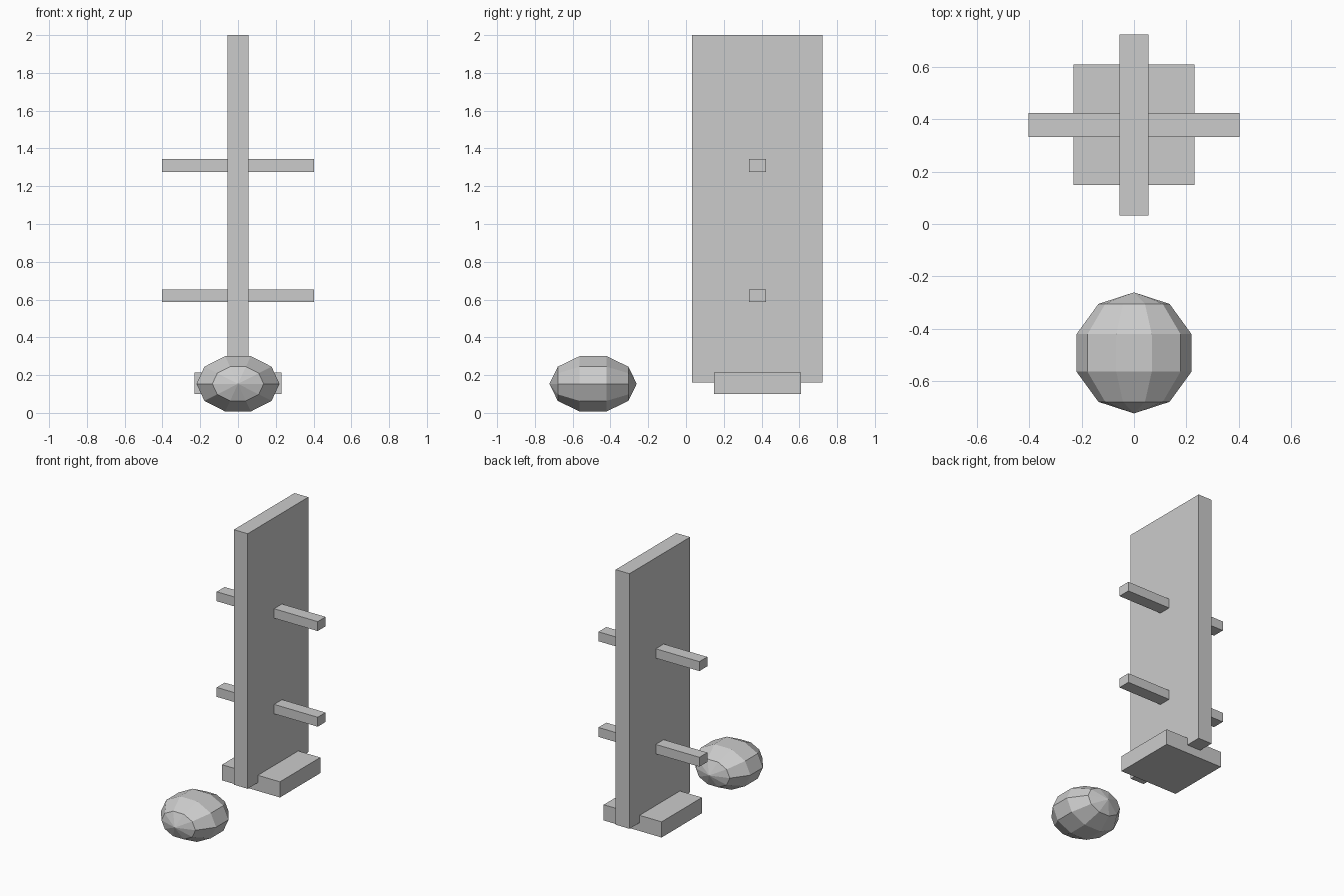
import bpy
from mathutils import Matrix, Vector
from math import pi

cube = bpy.data.objects.get("Cube")
if cube:
    bpy.data.objects.remove(cube, do_unlink=True)

# One plain grey for everything
grey = bpy.data.materials.new("plain_grey")
grey.use_nodes = True
color = (0.6, 0.6, 0.6, 1)
grey.diffuse_color = color
grey.node_tree.nodes["Principled BSDF"].inputs["Base Color"].default_value = color


def finish(name):
    obj = bpy.context.object
    obj.name = obj.data.name = name
    obj.data.materials.append(grey)
    return obj


def box(name, low, high):
    low, high = Vector(low), Vector(high)
    bpy.ops.mesh.primitive_cube_add(size=1)
    obj = finish(name)
    obj.data.transform(Matrix.Diagonal((high - low).to_4d()))
    obj.location = (low + high) / 2


# Upright board on a low square foot
box("upright_board", (-0.055, 0.032, 0.16), (0.055, 0.723, 2.0))
box("foot_block", (-0.231, 0.148, 0.1), (0.231, 0.608, 0.213))

# Crossbars passing through the board
for name, z in (("lower_crossbar", 0.62), ("upper_crossbar", 1.31)):
    box(name, (-0.403, 0.333, z - 0.034), (0.403, 0.423, z + 0.034))

# Faceted egg lying with its poles along y, an edge line on top
bpy.ops.mesh.primitive_uv_sphere_add(segments=10, ring_count=5, radius=1)
egg = finish("faceted_egg")
egg.data.transform(Matrix.Rotation(pi / 2, 4, "X") @ Matrix.Rotation(pi / 2, 4, "Z"))
egg.data.transform(Matrix.Diagonal((0.231, 0.231, 0.162, 1)))
egg.location = (0, -0.492, 0.154)
